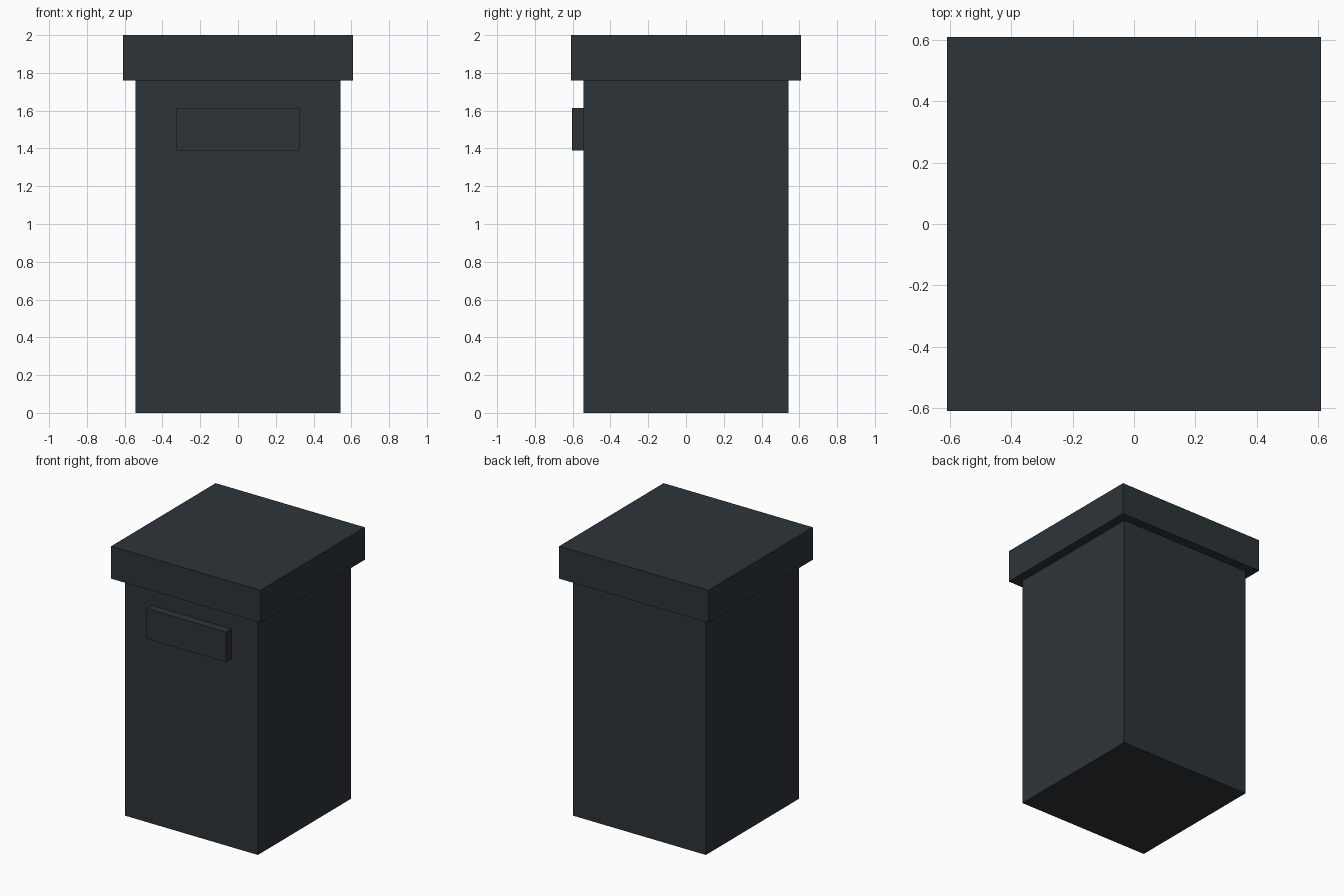
import bpy

if "Cube" in bpy.data.objects:
    bpy.data.objects.remove(bpy.data.objects["Cube"])

# Single dark slate colour
slate = bpy.data.materials.new("dark_slate")
slate.diffuse_color = (0.026, 0.034, 0.040, 1.0)
slate.use_nodes = True
slate.node_tree.nodes["Principled BSDF"].inputs["Base Color"].default_value = slate.diffuse_color


def box(name, x, y, z):
    """Axis-aligned box from (min, max) ranges."""
    ranges = (x, y, z)
    bpy.ops.mesh.primitive_cube_add(size=1, location=[(a + b) / 2 for a, b in ranges])
    obj = bpy.context.object
    obj.name = name
    obj.scale = [b - a for a, b in ranges]
    bpy.ops.object.transform_apply(location=False, rotation=False, scale=True)
    obj.data.materials.append(slate)
    return obj


BODY = 0.543   # half width of the body
LID = 0.61     # half width of the lid
SEAM = 1.76    # height where the lid meets the body

# Square bin body
box("body", (-BODY, BODY), (-BODY, BODY), (0, SEAM))
# Overhanging lid
box("lid", (-LID, LID), (-LID, LID), (SEAM, 2.0))
# Raised flap on the front
box("front_flap", (-0.326, 0.326), (-0.604, -BODY), (1.39, 1.613))
